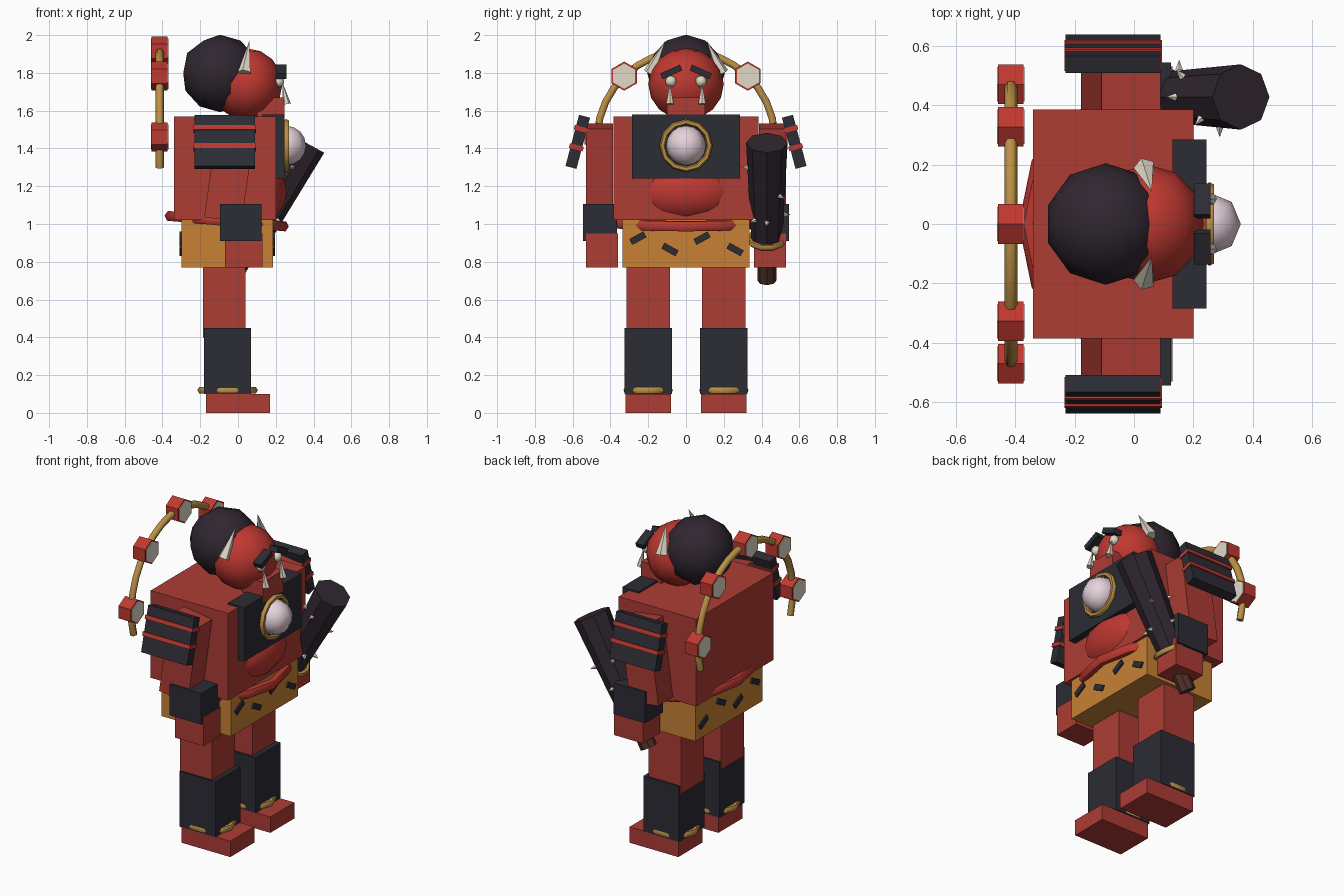
import bpy, math
from mathutils import Vector

if "Cube" in bpy.data.objects:
    bpy.data.objects.remove(bpy.data.objects["Cube"])

def mat(name, r, g, b):
    m = bpy.data.materials.new(name)
    m.diffuse_color = (r, g, b, 1)
    m.use_nodes = True
    m.node_tree.nodes["Principled BSDF"].inputs["Base Color"].default_value = m.diffuse_color
    return m

RED = mat("red_skin", .42, .045, .035)
BRIGHT = mat("bright_red", .52, .04, .03)
DARK = mat("dark_armor", .025, .025, .035)
HAIR = mat("hair", .03, .02, .03)
ORANGE = mat("orange_cloth", .57, .22, .035)
GOLD = mat("gold", .5, .28, .06)
CREAM = mat("cream", .75, .7, .58)
PEARL = mat("pearl", .8, .65, .72)
BROWN = mat("brown_wood", .08, .03, .02)

def finish(name, m, smooth=False):
    o = bpy.context.object
    o.name = name
    o.data.materials.append(m)
    if smooth:
        bpy.ops.object.shade_smooth_by_angle(angle=math.radians(60))
    return o

def box(name, m, x, y, z, rot=(0, 0, 0)):
    """Box from (min, max) ranges, rotated about its centre."""
    c = [(a + b) / 2 for a, b in (x, y, z)]
    bpy.ops.mesh.primitive_cube_add(size=1, location=c, rotation=rot)
    o = finish(name, m)
    o.scale = [abs(b - a) for a, b in (x, y, z)]
    return o

def cbox(name, m, c, s, rot=(0, 0, 0)):
    return box(name, m, *[(a - d / 2, a + d / 2) for a, d in zip(c, s)], rot=rot)

def ball(name, m, c, s, seg=12, rings=8):
    bpy.ops.mesh.primitive_uv_sphere_add(segments=seg, ring_count=rings, radius=1, location=c)
    o = finish(name, m, True)
    o.scale = s
    return o

def cone(name, m, a, b, r1, r2, n, smooth=False):
    a, b = Vector(a), Vector(b)
    d = b - a
    bpy.ops.mesh.primitive_cone_add(vertices=n, radius1=r1, radius2=r2, depth=d.length,
                                    location=(a + b) / 2,
                                    rotation=d.to_track_quat('Z', 'Y').to_euler())
    return finish(name, m, smooth)

def ring(name, m, c, R, r, n, rot=(0, 0, 0), s=(1, 1, 1), k=6):
    bpy.ops.mesh.primitive_torus_add(major_radius=R, minor_radius=r, major_segments=n,
                                     minor_segments=k, location=c, rotation=rot)
    o = finish(name, m, True)
    o.scale = s
    return o

# torso, belly, waist roll, loincloth
box("torso", RED, (-.34, .2), (-.385, .385), (1.02, 1.57))
ball("belly", BRIGHT, (.06, 0, 1.17), (.2, .3, .18))
ring("waist_roll", BRIGHT, (-.06, 0, 1.015), .3, .03, 12, (0, .09, 0), (1, 1.3, 1))
box("loincloth", ORANGE, (-.3, .185), (-.335, .335), (.77, 1.02))
for x in (-.3, .185):
    for i, (y, z) in enumerate(((-.255, .925), (-.085, .865), (.085, .925), (.26, .865))):
        cbox("cloth_stripe", DARK, (x, y, z), (.02, .085, .035),
             ((.5 if i % 2 == 0 else -.5), 0, 0))

# chest plate with gem
box("chest_plate", DARK, (.13, .245), (-.285, .285), (1.24, 1.58))
ring("gem_ring", GOLD, (.255, 0, 1.415), .125, .016, 12, (0, math.pi / 2, 0))
ball("chest_gem", PEARL, (.255, 0, 1.415), (.105, .105, .105), 8, 8)

# head, jaw and hair
ball("head", BRIGHT, (.045, 0, 1.74), (.19, .2, .19))
box("jaw", RED, (.1, .245), (-.1, .1), (1.54, 1.67))
bpy.ops.mesh.primitive_ico_sphere_add(subdivisions=2, radius=.205, location=(-.095, 0, 1.797))
finish("hair", HAIR, True)

# drum arc behind the back
AX, AZ, AR = -.415, 1.444, .471
cu = bpy.data.curves.new("drum_arc", 'CURVE')
cu.dimensions = '3D'
cu.bevel_depth, cu.bevel_resolution, cu.use_fill_caps = .022, 1, True
sp = cu.splines.new('POLY')
N = 20
sp.points.add(N)
for i, p in enumerate(sp.points):
    t = math.radians(-18 + 216 * i / N)
    p.co = (AX, AR * math.cos(t), AZ + AR * math.sin(t), 1)
cu.materials.append(GOLD)
bpy.context.collection.objects.link(bpy.data.objects.new("drum_arc", cu))

def x_prism(name, m, y, z, r, h):
    bpy.ops.mesh.primitive_cylinder_add(vertices=6, radius=r, depth=h, location=(AX, y, z),
                                        rotation=(math.pi / 2, 0, math.pi / 2))
    finish(name, m)

for deg in (2, 46, 90, 134, 178):
    t = math.radians(deg)
    y, z = AR * math.cos(t), AZ + AR * math.sin(t)
    x_prism("drum_body", BRIGHT, y, z, .077, .085)
    x_prism("drum_skin", CREAM, y, z, .067, .093)

# mirrored parts
for s in (-1, 1):
    def Y(a, b):
        return tuple(sorted((s * a, s * b)))
    # face
    cone("horn", CREAM, (.035, s * .19, 1.8), (.06, s * .11, 1.97), .037, 0, 5)
    ball("eye", CREAM, (.215, s * .08, 1.755), (.03, .03, .03), 8, 6)
    cbox("brow", DARK, (.23, s * .078, 1.805), (.055, .115, .033), (-s * .42, 0, 0))
    cone("tusk", CREAM, (.258, s * .085, 1.635), (.235, s * .085, 1.75), .022, 0, 6)
    # arm
    cbox("upper_arm", RED, (-.045, s * .458, 1.27), (.2, .145, .5), (0, .14, 0))
    box("hand", RED, (-.07, .13), Y(.36, .53), (.77, .95))
    box("bracer", DARK, (-.095, .125), Y(.365, .545), (.91, 1.105))
    # shoulder plate with red bands, leaning in at the top
    lean = s * .26
    c = Vector((-.07, s * .573, 1.435))
    cbox("shoulder_plate", DARK, c, (.32, .06, .28), (lean, 0, 0))
    for d in (.07, -.03):
        off = Vector((0, -s * math.sin(.26) * d, math.cos(.26) * d))
        cbox("shoulder_band", BRIGHT, c + off, (.33, .075, .025), (lean, 0, 0))
    # leg
    box("thigh", RED, (-.185, .04), Y(.085, .315), (.4, .8))
    box("shin_guard", DARK, (-.18, .07), Y(.075, .325), (.1, .45))
    ring("ankle_ring", GOLD, (-.055, s * .2, .12), .14, .02, 10, s=(1, .86, 1))
    box("foot", RED, (-.17, .17), Y(.08, .32), (0, .1))

# spiked club held in the left hand
top = Vector((.36, .428, 1.43))
axis = Vector((.48, 0, .877)).normalized()
def on(z):
    return top + axis * ((z - top.z) / axis.z)
cone("club_body", HAIR, on(.91), top, .082, .11, 8)
cone("club_handle", BROWN, on(.7), on(.95), .05, .05, 8)
ring("club_collar", GOLD, on(.92), .095, .016, 10, axis.to_track_quat('Z', 'Y').to_euler())
u, v = Vector((0, 1, 0)), axis.cross(Vector((0, 1, 0)))
for i in range(8):
    z = (1.05, 1.18, 1.3)[i % 3]
    t = i * math.radians(90) + (i // 4) * .785
    d = u * math.cos(t) + v * math.sin(t)
    r = .085 + (z - .91) * .04
    cone("club_spike", CREAM, on(z) + d * r, on(z) + d * (r + .035), .014, 0, 5)
